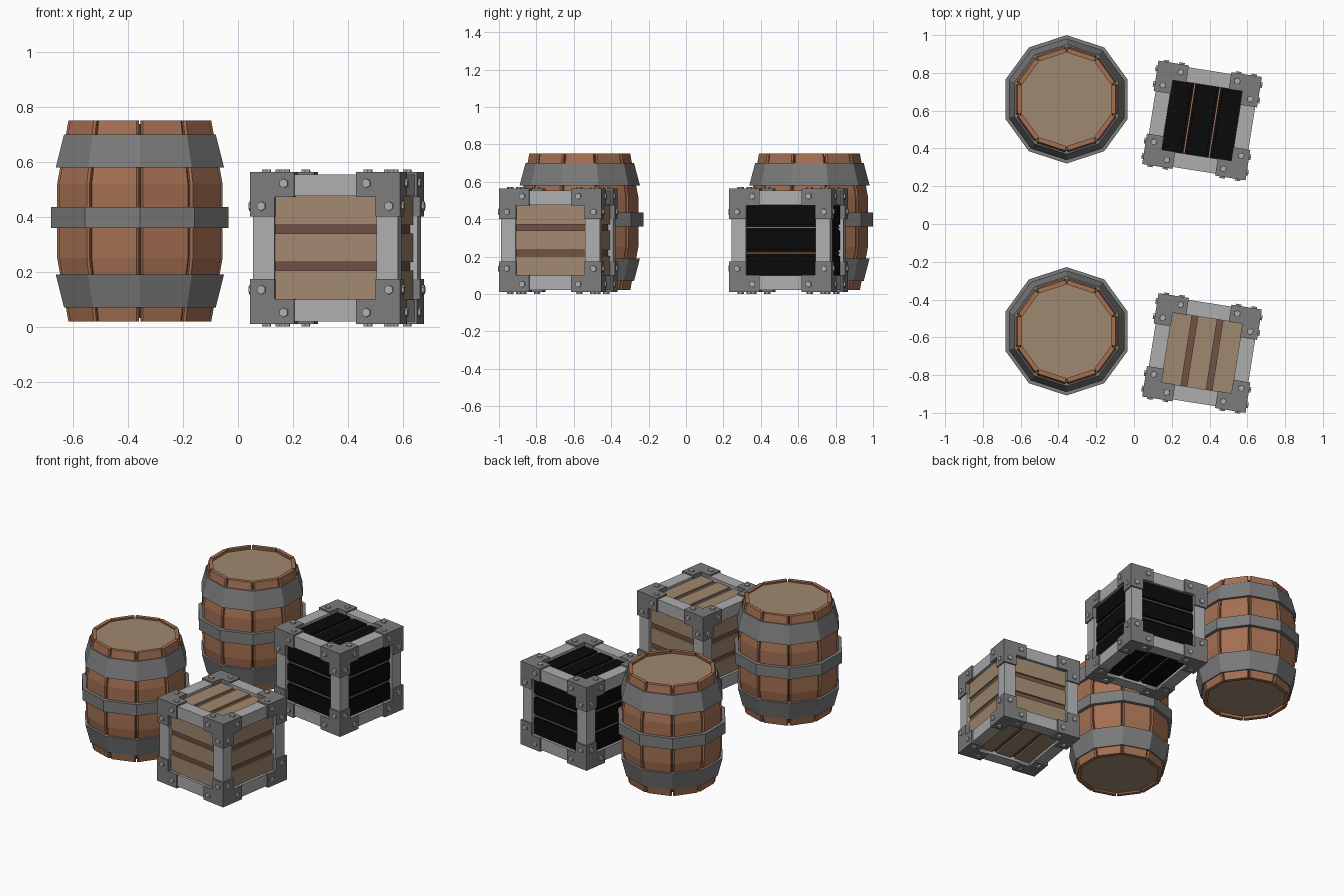
import bpy, bmesh, math
from mathutils import Matrix, Vector
from itertools import product

old = bpy.data.objects.get("Cube")
if old:
    bpy.data.objects.remove(old, do_unlink=True)


def material(name, r, g, b):
    m = bpy.data.materials.new(name)
    m.use_nodes = True
    m.diffuse_color = (r, g, b, 1)
    bsdf = m.node_tree.nodes["Principled BSDF"]
    bsdf.inputs["Base Color"].default_value = (r, g, b, 1)
    bsdf.inputs["Roughness"].default_value = 0.8
    return m


TAN = material("pale_wood", .35, .246, .162)
STAVE = material("red_brown_wood", .37, .16, .084)
DARK = material("dark_wood", .165, .082, .056)
IRON = material("dark_iron", .2, .2, .2)
STEEL = material("light_steel", .42, .42, .42)
BLACK = material("black", .003, .003, .003)

SIDES = 10
STEP = math.tau / SIDES
TAN_HALF = math.tan(STEP / 2)


def finish(name, bm, mats, location, angle=0):
    bmesh.ops.recalc_face_normals(bm, faces=bm.faces)
    mesh = bpy.data.meshes.new(name)
    bm.to_mesh(mesh)
    bm.free()
    for m in mats:
        mesh.materials.append(m)
    obj = bpy.data.objects.new(name, mesh)
    bpy.context.collection.objects.link(obj)
    obj.location = location
    obj.rotation_euler.z = angle
    return obj


def loft(bm, loops, cyclic=False):
    """Skin a row of loops; returns the two end caps unless cyclic."""
    rows = [[bm.verts.new(p) for p in loop] for loop in loops]
    pairs = list(zip(rows, rows[1:]))
    if cyclic:
        pairs.append((rows[-1], rows[0]))
    n = len(rows[0])
    for a, b in pairs:
        for i in range(n):
            j = (i + 1) % n
            bm.faces.new((a[i], a[j], b[j], b[i]))
    if not cyclic:
        return [bm.faces.new(rows[0]), bm.faces.new(rows[-1])]


def polygon(apothem, z):
    r = apothem / math.cos(STEP / 2)
    return [(r * math.cos((i + .5) * STEP), r * math.sin((i + .5) * STEP), z)
            for i in range(SIDES)]


# ---------- barrels ----------
PROFILE = [(.02, .26), (.25, .301), (.52, .301), (.75, .26)]


def barrel(label, location, lid_ring, depth):
    # Staves: chamfered planks with a narrow gap at each corner
    bm = bmesh.new()
    for k in range(SIDES):
        turn = Matrix.Rotation(k * STEP, 3, 'Z')
        loops = []
        for z, a in PROFILE:
            w = a * TAN_HALF - .003
            inner = (a - .024) * TAN_HALF - .003
            section = [(a - .024, -inner), (a - .008, -w + .003), (a, -w + .009),
                       (a, w - .009), (a - .008, w - .003), (a - .024, inner)]
            loops.append([turn @ Vector((x, y, z)) for x, y in section])
        loft(bm, loops)
    finish(label + "_staves", bm, [STAVE], location)

    # Core: dark behind the gaps, pale lids at both ends
    bm = bmesh.new()
    levels = [(z, a - .018) for z, a in PROFILE]
    levels[0] = (PROFILE[0][0] + depth, levels[0][1])
    levels[-1] = (PROFILE[-1][0] - depth, levels[-1][1])
    caps = loft(bm, [polygon(a, z) for z, a in levels])
    for cap in caps:
        cap.material_index = 1
    if lid_ring:
        ring = bmesh.ops.inset_individual(bm, faces=caps, thickness=.016)
        for f in ring["faces"]:
            f.material_index = 2
    finish(label + "_lids", bm, [DARK, TAN, BLACK], location)

    # Hoops: (bottom z, bottom apothem, top z, top apothem)
    hoops = {"lower": (.07, .276, .19, .306), "middle": (.36, .323, .435, .323),
             "upper": (.58, .306, .70, .276)}
    for part, (z0, a0, z1, a1) in hoops.items():
        bm = bmesh.new()
        loft(bm, [polygon(a0, z0), polygon(a1, z1),
                  polygon(a1 - .03, z1), polygon(a0 - .03, z0)], cyclic=True)
        finish(f"{label}_{part}_hoop", bm, [IRON], location)


barrel("front_barrel", (-.357, -.568, 0), False, .012)
barrel("rear_barrel", (-.357, .66, 0), True, .02)


# ---------- crates ----------
def box(bm, lo, hi):
    lo, hi = Vector(lo), Vector(hi)
    m = Matrix.Translation((lo + hi) / 2) @ Matrix.Diagonal((*(hi - lo), 1))
    bmesh.ops.create_cube(bm, size=1, matrix=m)


def span(bm, axes, ranges):
    """Box from three (low, high) ranges given along the listed axes."""
    lo, hi = [0] * 3, [0] * 3
    for axis, r in zip(axes, ranges):
        lo[axis], hi[axis] = min(r), max(r)
    box(bm, lo, hi)


OPEN, FRAME, BRACKET = .188, .267, .277
SIGNS = (-1, 1)


def crate(label, location, plank, core, line):
    turn = math.radians(-9)

    def done(part, bm, mat):
        finish(f"{label}_{part}", bm, [mat], location, turn)

    frame, brackets, bolts = bmesh.new(), bmesh.new(), bmesh.new()
    for a in range(3):
        b, c = (a + 1) % 3, (a + 2) % 3
        for sb, sc in product(SIGNS, SIGNS):
            # Frame beam along each edge
            span(frame, (a, b, c), [(-.26, .26), (sb * OPEN, sb * FRAME),
                                    (sc * OPEN, sc * FRAME)])
            for sa in SIGNS:
                # Bracket arm wrapping the beam end
                span(brackets, (a, b, c),
                     [(sa * (BRACKET - .163), sa * BRACKET),
                      (sb * (OPEN - .002), sb * BRACKET),
                      (sc * (OPEN - .002), sc * BRACKET)])
                # Hex bolt on both outer sides of the arm
                for n, t, sn, st in ((b, c, sb, sc), (c, b, sc, sb)):
                    pos = Vector((0, 0, 0))
                    pos[a], pos[n], pos[t] = sa * .152, sn * BRACKET, st * .235
                    axis = Vector((0, 0, 0))
                    axis[n] = sn
                    m = Matrix.Translation(pos) @ axis.to_track_quat('Z', 'Y').to_matrix().to_4x4()
                    bmesh.ops.create_cone(bolts, cap_ends=True, segments=6, radius1=.018,
                                          radius2=.017, depth=.018, matrix=m)
    done("frame", frame, STEEL)
    done("corner_brackets", brackets, IRON)
    done("bolts", bolts, STEEL)

    # Three planks per side: stacked upward on walls, sideways on top and bottom
    planks, lines = bmesh.new(), bmesh.new()
    for n, stack, along in ((0, 2, 1), (1, 2, 0), (2, 0, 1)):
        for s in SIGNS:
            for r in ((-.2, -.083), (-.052, .052), (.083, .2)):
                span(planks, (n, stack, along), [(s * .22, s * .25), r, (-.2, .2)])
            for mid in (-.0675, .0675):
                span(lines, (n, stack, along),
                     [(s * .22, s * .245), (mid - .003, mid + .003), (-.2, .2)])
    done("planks", planks, plank)
    if line:
        done("plank_seams", lines, line)
    else:
        lines.free()

    # Inner body behind the gaps
    body = bmesh.new()
    box(body, (-.24,) * 3, (.24,) * 3)
    done("inner_body", body, core)


crate("front_crate", (.36, -.683, .287), TAN, DARK, None)
crate("rear_crate", (.36, .548, .287), BLACK, BLACK, STAVE)
